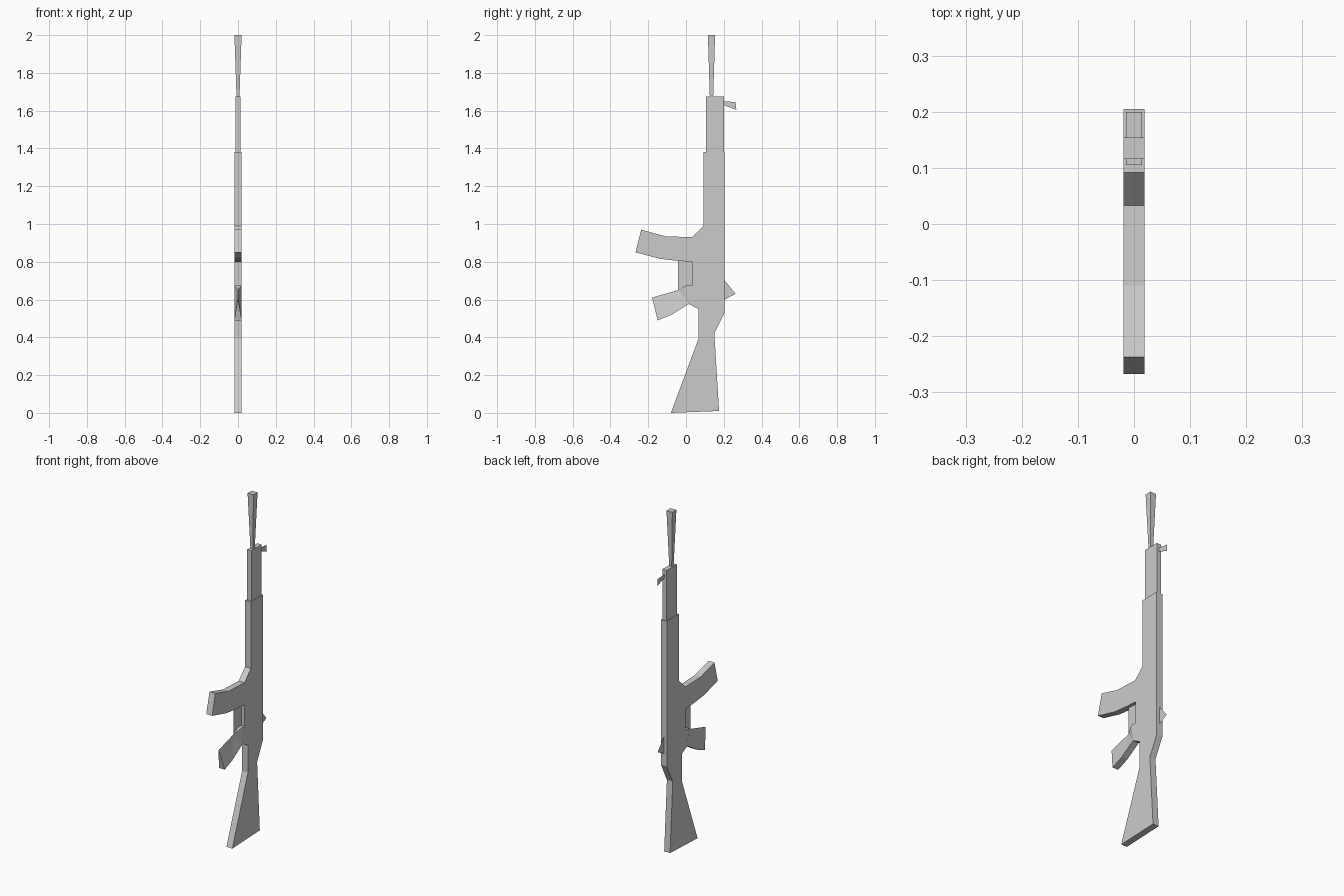
import bpy
import bmesh

cube = bpy.data.objects.get("Cube")
if cube:
    bpy.data.objects.remove(cube, do_unlink=True)

HALF = 0.019  # half thickness of the main parts

grey = bpy.data.materials.new("plain grey")
grey.use_nodes = True
color = (0.6, 0.6, 0.6, 1)
grey.diffuse_color = color
grey.node_tree.nodes["Principled BSDF"].inputs["Base Color"].default_value = color


def finish(name, bm):
    bmesh.ops.recalc_face_normals(bm, faces=bm.faces)
    mesh = bpy.data.meshes.new(name)
    bm.to_mesh(mesh)
    bm.free()
    mesh.materials.append(grey)
    obj = bpy.data.objects.new(name, mesh)
    bpy.context.collection.objects.link(obj)
    return obj


def slab(name, outline, half=HALF):
    """Side outline (y, z) extruded across x; half = 0 gives a flat sheet."""
    bm = bmesh.new()
    face = bm.faces.new([bm.verts.new((-half, y, z)) for y, z in outline])
    if half:
        moved = bmesh.ops.extrude_face_region(bm, geom=[face])["geom"]
        verts = [v for v in moved if isinstance(v, bmesh.types.BMVert)]
        bmesh.ops.translate(bm, verts=verts, vec=(2 * half, 0, 0))
        # the extrusion keeps the first cap, so both sides are closed
        if not face.is_valid or len(bm.faces) < len(outline) + 2:
            bmesh.ops.holes_fill(bm, edges=bm.edges, sides=0)
    return finish(name, bm)


# Main flat-sided parts
slab("stock", [(-0.08, 0), (0.175, 0.01), (0.15, 0.42), (0.065, 0.39)])
slab("receiver", [(0.065, 0.39), (0.15, 0.42), (0.205, 0.53), (0.205, 1.38),
                  (0.092, 1.38), (0.092, 0.99), (0.033, 0.93), (0.033, 0.675),
                  (0, 0.675), (0.015, 0.577), (0.065, 0.55)])
slab("magazine", [(0.033, 0.93), (-0.11, 0.935), (-0.237, 0.97), (-0.267, 0.85),
                  (-0.135, 0.815), (-0.045, 0.805), (0.033, 0.8)])
slab("handguard", [(0.105, 1.38), (0.2, 1.38), (0.2, 1.675), (0.105, 1.675)], 0.014)

# Thin sheets on the centre plane
slab("trigger_guard", [(-0.043, 0.805), (0.033, 0.8), (0.033, 0.675),
                       (0, 0.675), (-0.043, 0.65)], 0)
slab("rear_sight", [(0.205, 0.7), (0.263, 0.63), (0.205, 0.6)], 0)
slab("front_sight", [(0.2, 1.65), (0.262, 1.645), (0.267, 1.605),
                     (0.21, 1.625), (0.2, 1.63)], 0)

# Barrel: square section flaring towards the muzzle
bm = bmesh.new()
rings = []
for z, w, d in ((1.675, 0.008, 0.009), (2.0, HALF, 0.019)):
    rings.append([bm.verts.new((sx * w, 0.135 + sy * d, z))
                  for sx, sy in ((-1, -1), (1, -1), (1, 1), (-1, 1))])
low, high = rings
bm.faces.new(low)
bm.faces.new(high)
for i in range(4):
    j = (i + 1) % 4
    bm.faces.new((low[i], low[j], high[j], high[i]))
finish("barrel", bm)

# Grip: wide underside, narrowing to a ridge at the front
bm = bmesh.new()
ridge_in, ridge_out = [bm.verts.new((0, y, z)) for y, z in ((-0.043, 0.65), (-0.18, 0.61))]
sides = []
for s in (-1, 1):
    corner, root, mid, heel = [bm.verts.new((s * HALF, y, z)) for y, z in
                               ((0, 0.675), (0.015, 0.577), (-0.075, 0.52), (-0.15, 0.49))]
    for tri in ((corner, ridge_in, root), (ridge_in, mid, root),
                (ridge_in, ridge_out, mid), (ridge_out, heel, mid)):
        bm.faces.new(tri)
    sides.append((corner, root, mid, heel))
a, b = sides
for i in range(3):
    bm.faces.new((a[i], a[i + 1], b[i + 1], b[i]))
bm.faces.new((a[0], b[0], ridge_in))
bm.faces.new((a[3], b[3], ridge_out))
finish("grip", bm)
